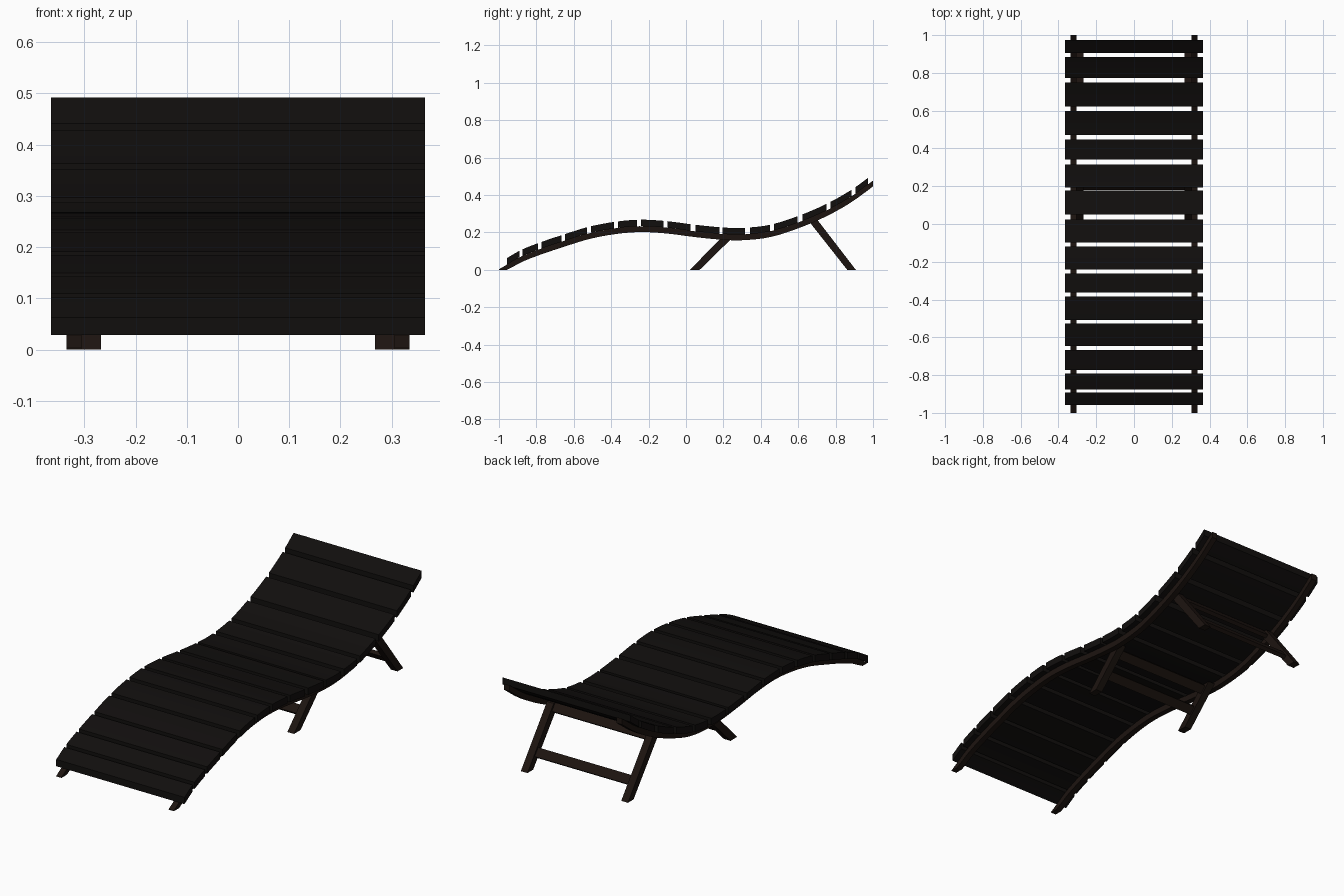
import bpy, bmesh, math
from mathutils import Vector

if "Cube" in bpy.data.objects:
    bpy.data.objects.remove(bpy.data.objects["Cube"])

# underside line of the slats = top line of the rails (y, z)
CURVE = [(-1.0, 0.003), (-0.957, 0.028), (-0.88, 0.072), (-0.77, 0.115), (-0.65, 0.155),
         (-0.52, 0.195), (-0.385, 0.221), (-0.25, 0.233), (-0.11, 0.226), (0.04, 0.207),
         (0.19, 0.192), (0.3, 0.189), (0.45, 0.206), (0.6, 0.253), (0.75, 0.317),
         (0.885, 0.393), (1.0, 0.477)]


def height(y):
    """Smooth (Hermite) interpolation of the lounge curve."""
    n = len(CURVE)
    i = 0
    while i < n - 2 and y > CURVE[i + 1][0]:
        i += 1

    def slope(k):
        a, b = CURVE[max(k - 1, 0)], CURVE[min(k + 1, n - 1)]
        return (b[1] - a[1]) / (b[0] - a[0])
    (y0, z0), (y1, z1) = CURVE[i], CURVE[i + 1]
    h = y1 - y0
    t = (y - y0) / h
    return ((2*t**3 - 3*t**2 + 1) * z0 + (t**3 - 2*t**2 + t) * h * slope(i)
            + (3*t**2 - 2*t**3) * z1 + (t**3 - t**2) * h * slope(i + 1))


def material(name, rgb):
    m = bpy.data.materials.new(name)
    m.diffuse_color = (*rgb, 1)
    m.use_nodes = True
    m.node_tree.nodes["Principled BSDF"].inputs["Base Color"].default_value = m.diffuse_color
    return m


slat_mat = material("dark_slat", (0.0056, 0.0046, 0.0042))
frame_mat = material("brown_frame", (0.012, 0.007, 0.005))


def extrude_profile(name, profile, x0, x1, mat, mirror=False):
    """Extrude a closed (y, z) profile along x."""
    bm = bmesh.new()
    f = bm.faces.new([bm.verts.new((x0, y, z)) for y, z in profile])
    ext = bmesh.ops.extrude_face_region(bm, geom=[f])
    bmesh.ops.translate(bm, vec=(x1 - x0, 0, 0),
                        verts=[v for v in ext["geom"] if isinstance(v, bmesh.types.BMVert)])
    bmesh.ops.recalc_face_normals(bm, faces=bm.faces)
    me = bpy.data.meshes.new(name)
    bm.to_mesh(me)
    bm.free()
    me.materials.append(mat)
    ob = bpy.data.objects.new(name, me)
    bpy.context.collection.objects.link(ob)
    if mirror:
        ob.modifiers.new("mirror", 'MIRROR')
    return ob


def band(y0, y1, low, high, steps):
    """Profile following the curve between two vertical offsets."""
    ys = [y0 + (y1 - y0) * i / steps for i in range(steps + 1)]
    return ([(y, max(0, height(y) + low)) for y in ys]
            + [(y, height(y) + high) for y in reversed(ys)])


# slats
SLATS = [(-0.957, -0.891), (-0.875, -0.791), (-0.772, -0.666), (-0.647, -0.528),
         (-0.507, -0.385), (-0.363, -0.263), (-0.241, -0.119), (-0.098, 0.024),
         (0.05, 0.178), (0.194, 0.316), (0.342, 0.448), (0.47, 0.597),
         (0.623, 0.75), (0.772, 0.885), (0.905, 0.973)]
for i, (a, b) in enumerate(SLATS):
    extrude_profile(f"slat_{i + 1}", band(a, b, 0, 0.035, 4), -0.365, 0.365, slat_mat)

# curved side rails
extrude_profile("side_rail", band(-1, 1, -0.031, 0, 48), 0.305, 0.335, frame_mat, True)

# splayed legs, just inside the rails
extrude_profile("front_leg", [(0.02, 0), (0.073, 0), (0.255, 0.178), (0.197, 0.178)],
                0.267, 0.305, frame_mat, True)
extrude_profile("rear_leg", [(0.862, 0), (0.908, 0), (0.695, 0.277), (0.645, 0.275)],
                0.267, 0.305, frame_mat, True)


# crossbars lying along each leg pair
def crossbar(name, foot, top, t):
    d = (Vector(top) - Vector(foot))
    c = Vector(foot) + d * t
    d.normalize()
    n = Vector((-d.y, d.x))
    pts = [c + d * a * 0.023 + n * b * 0.01 for a, b in ((-1, -1), (1, -1), (1, 1), (-1, 1))]
    extrude_profile(name, [tuple(p) for p in pts], -0.27, 0.27, frame_mat)


for pos, t_front, t_rear in (("lower", 0.42, 0.27), ("upper", 0.88, 0.92)):
    crossbar(f"front_{pos}_crossbar", (0.046, 0), (0.226, 0.178), t_front)
    crossbar(f"rear_{pos}_crossbar", (0.885, 0), (0.67, 0.276), t_rear)
